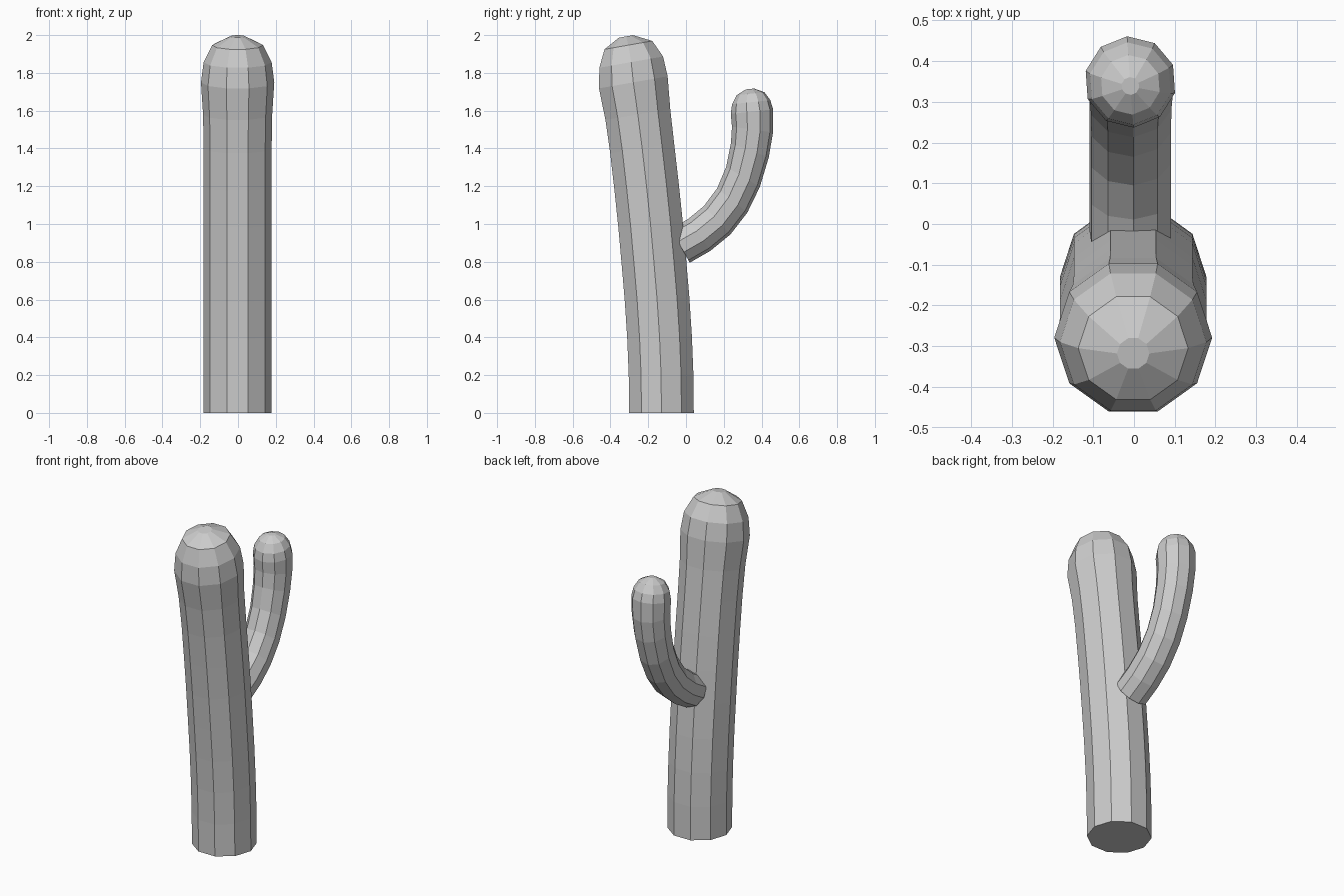
import bpy, bmesh
from math import sin, cos, radians

SIDES = 10


def tube(name, stations, x, turn):
    """Loft ten-sided rings along a path of (y, z, radius, lean towards +y)."""
    bm = bmesh.new()
    rings = []
    for y, z, r, lean in stations:
        t = radians(lean)
        ring = []
        for i in range(SIDES):
            a = radians(turn + i * 360 / SIDES)
            u, v = r * cos(a), r * sin(a)
            ring.append(bm.verts.new((x + u, y + v * cos(t), z - v * sin(t))))
        rings.append(ring)
    for a, b in zip(rings, rings[1:]):
        for i in range(SIDES):
            j = (i + 1) % SIDES
            bm.faces.new((a[i], a[j], b[j], b[i]))
    bm.faces.new(rings[0][::-1])
    bm.faces.new(rings[-1])
    bmesh.ops.recalc_face_normals(bm, faces=bm.faces)
    mesh = bpy.data.meshes.new(name)
    bm.to_mesh(mesh)
    bm.free()
    obj = bpy.data.objects.new(name, mesh)
    bpy.context.collection.objects.link(obj)
    return obj


# Main stem: leans forward, swells slightly under a rounded cap
tube("cactus_trunk", [
    (-0.130, 0.00, 0.180, 0),
    (-0.132, 0.20, 0.180, -1.5),
    (-0.140, 0.40, 0.180, -3),
    (-0.153, 0.60, 0.180, -4.5),
    (-0.170, 0.80, 0.180, -5.5),
    (-0.188, 1.00, 0.180, -6.5),
    (-0.209, 1.20, 0.180, -7.5),
    (-0.232, 1.40, 0.180, -8.5),
    (-0.255, 1.58, 0.183, -9.5),
    (-0.279, 1.75, 0.194, -10),
    (-0.290, 1.857, 0.180, -10),
    (-0.305, 1.947, 0.135, -10),
    (-0.318, 1.993, 0.040, -10),
], -0.002, 0)

# Side arm: grows out of the back and curves upwards
tube("cactus_arm", [
    (-0.030, 0.885, 0.103, 61),
    (0.070, 0.942, 0.103, 55),
    (0.165, 1.020, 0.103, 47),
    (0.245, 1.125, 0.103, 39),
    (0.302, 1.250, 0.104, 31),
    (0.338, 1.390, 0.107, 20),
    (0.352, 1.500, 0.110, 8),
    (0.349, 1.595, 0.113, -6),
    (0.345, 1.645, 0.102, -6),
    (0.342, 1.690, 0.074, -6),
    (0.339, 1.715, 0.022, -6),
], -0.009, -14)
